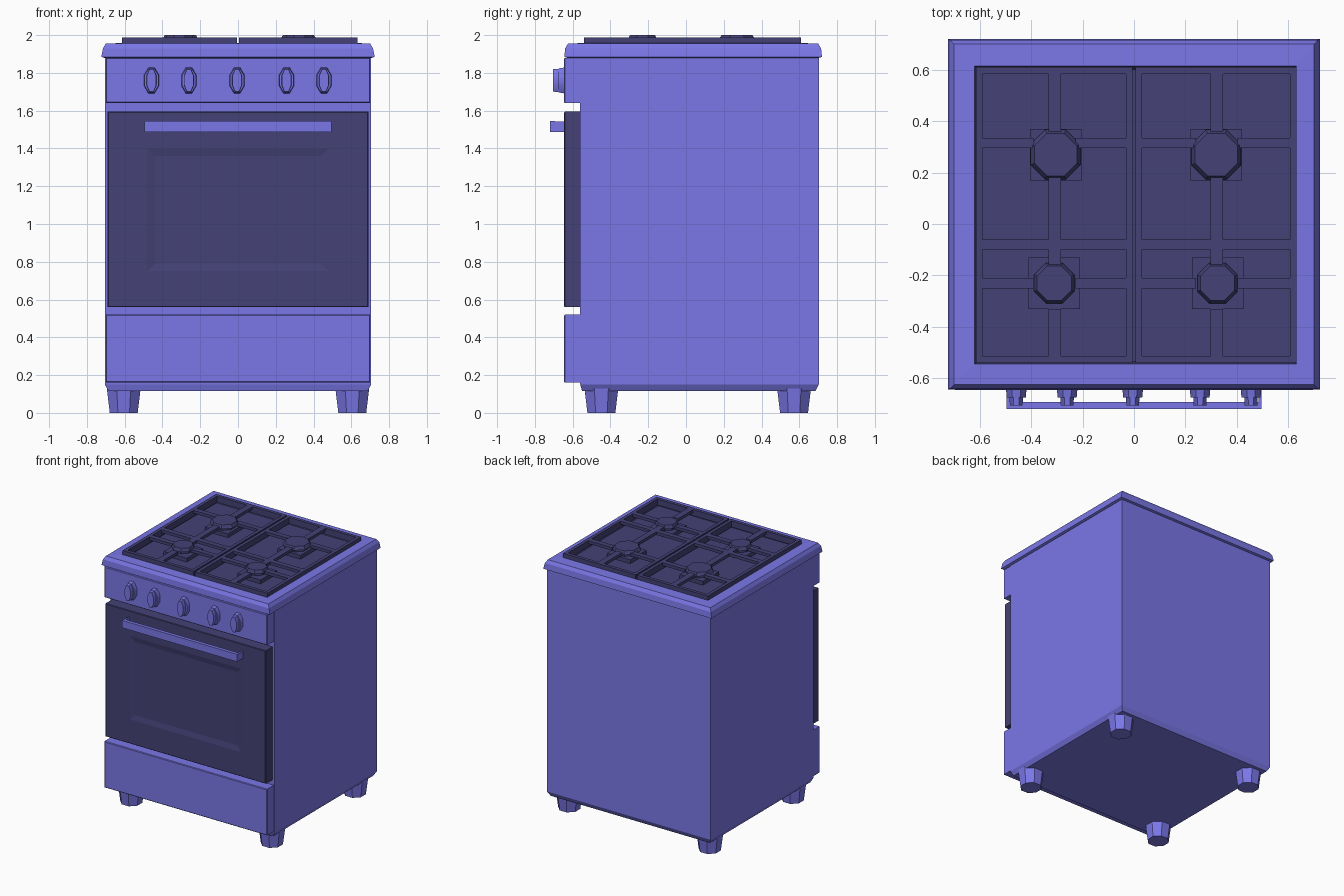
import bpy, bmesh, math
from mathutils import Matrix

if "Cube" in bpy.data.objects:
    bpy.data.objects.remove(bpy.data.objects["Cube"])


def material(name, rgb):
    m = bpy.data.materials.new(name)
    m.diffuse_color = (*rgb, 1)
    m.use_nodes = True
    m.node_tree.nodes["Principled BSDF"].inputs["Base Color"].default_value = m.diffuse_color
    return m


enamel = material("blue_violet_enamel", (0.2, 0.19, 0.82))
dark = material("dark_violet_iron", (0.058, 0.054, 0.18))


def finish(name, bm, mat=enamel, smooth=False):
    bmesh.ops.recalc_face_normals(bm, faces=bm.faces)
    me = bpy.data.meshes.new(name)
    bm.to_mesh(me)
    bm.free()
    me.materials.append(mat)
    ob = bpy.data.objects.new(name, me)
    bpy.context.collection.objects.link(ob)
    if smooth:
        bpy.ops.object.select_all(action='DESELECT')
        ob.select_set(True)
        bpy.context.view_layer.objects.active = ob
        bpy.ops.object.shade_smooth_by_angle(angle=math.radians(35))
    return ob


def loft(name, layers, axis='z', mat=enamel):
    """Rectangles (a0, a1, b0, b1, level) skinned in order and capped."""
    bm = bmesh.new()
    rings = []
    for a0, a1, b0, b1, t in layers:
        pts = [(a0, b0), (a1, b0), (a1, b1), (a0, b1)]
        rings.append([bm.verts.new((a, b, t) if axis == 'z' else (a, t, b)) for a, b in pts])
    for r, s in zip(rings, rings[1:]):
        for i in range(4):
            j = (i + 1) % 4
            bm.faces.new((r[i], r[j], s[j], s[i]))
    bm.faces.new(rings[0])
    bm.faces.new(rings[-1])
    return finish(name, bm, mat)


def add_box(bm, x0, x1, y0, y1, z0, z1):
    m = Matrix.Translation(((x0 + x1) / 2, (y0 + y1) / 2, (z0 + z1) / 2)) @ \
        Matrix.Diagonal((x1 - x0, y1 - y0, z1 - z0, 1))
    bmesh.ops.create_cube(bm, size=1, matrix=m)


def add_cone(bm, x, y, z0, z1, r0, r1, n):
    m = Matrix.Translation((x, y, (z0 + z1) / 2)) @ Matrix.Rotation(math.pi / n, 4, 'Z')
    bmesh.ops.create_cone(bm, cap_ends=True, segments=n, radius1=r0, radius2=r1,
                          depth=z1 - z0, matrix=m)


# Cabinet
loft("cabinet", [(-.685, .685, -.55, .685, .115), (-.705, .705, -.56, .703, .15),
                 (-.705, .705, -.56, .703, 1.89)])

# Cooktop with rounded rim and sunken dark pan
top = loft("cooktop", [(-.71, .71, -.63, .705, 1.88), (-.724, .724, -.644, .72, 1.885),
                       (-.715, .715, -.64, .715, 1.93), (-.70, .70, -.625, .70, 1.955),
                       (-.62, .632, -.545, .615, 1.958), (-.605, .615, -.535, .60, 1.925)])
top.data.materials.append(dark)
for p in top.data.polygons:
    if all(abs(top.data.vertices[v].co.x) < .64 for v in p.vertices):
        p.material_index = 1

# Control panel and drawer, with slightly eased front edges
for name, hw, z0, z1 in (("control_panel", .70, 1.64, 1.88), ("drawer", .70, .16, .52)):
    loft(name, [(-hw, hw, z0, z1, -.555), (-hw, hw, z0, z1, -.64),
                (-hw + .005, hw - .005, z0 + .005, z1 - .005, -.645)], axis='y')

# Dark oven door with recessed window
loft("oven_door", [(-.69, .69, .56, 1.595, -.555), (-.69, .69, .56, 1.595, -.641),
                   (-.686, .686, .564, 1.591, -.645), (-.48, .48, .75, 1.40, -.645),
                   (-.44, .44, .79, 1.36, -.637)], axis='y', mat=dark)

# Door handle: bar with thin end plates
bm = bmesh.new()
add_box(bm, -.495, .495, -.72, -.693, 1.487, 1.545)
for s in (-1, 1):
    add_box(bm, s * .49 - .006, s * .49 + .006, -.715, -.64, 1.487, 1.543)
finish("door_handle", bm)

# Knobs: low skirt and tall chamfered grip
for i, x in enumerate((-.458, -.26, -.005, .257, .455)):
    bm = bmesh.new()
    rot = Matrix.Translation((x, -.655, 1.76)) @ Matrix.Rotation(math.pi / 2, 4, 'X')
    turn = Matrix.Rotation(math.pi / 8, 4, 'Z')
    bmesh.ops.create_cone(bm, cap_ends=True, segments=8, radius1=.044, radius2=.040, depth=.04,
                          matrix=rot @ Matrix.Diagonal((1, 1.72, 1, 1)) @ turn)
    bmesh.ops.create_cone(bm, cap_ends=True, segments=8, radius1=.07, radius2=.064, depth=.06,
                          matrix=rot @ Matrix.Translation((0, 0, .02))
                          @ Matrix.Diagonal((.42, 1, 1, 1)) @ turn)
    finish(f"knob_{i + 1}", bm, smooth=True)

# Feet
for side, x in (("left", -.605), ("right", .605)):
    for end, y in (("front", -.448), ("rear", .572)):
        bm = bmesh.new()
        add_cone(bm, x, y, 0, .13, .08, .097, 8)
        finish(f"{end}_{side}_foot", bm, smooth=True)

# Burners: square base, ring and faceted cap
burners = [(-.305, .27, .105), (.32, .27, .105), (-.31, -.23, .085), (.325, -.23, .085)]
for i, (x, y, r) in enumerate(burners):
    bm = bmesh.new()
    add_box(bm, x - .1, x + .1, y - .1, y + .1, 1.92, 1.955)
    add_cone(bm, x, y, 1.95, 1.98, r * .8, r * .8, 8)
    add_cone(bm, x, y, 1.975, 2.0, r, r * .85, 8)
    finish(f"burner_{i + 1}", bm, dark)

# Pan supports: a frame per side, middle bar and fingers towards each burner
for name, x0, x1, cx in (("left_grate", -.615, -.006, -.308), ("right_grate", .006, .632, .322)):
    bm = bmesh.new()
    w, lo, hi = .026, 1.94, 1.988
    y0, y1 = -.54, .61
    for a in (x0, x1 - w):
        add_box(bm, a, a + w, y0, y1, lo, hi)
    for b in (y0, y1 - w):
        add_box(bm, x0, x1, b, b + w, lo, hi)
    add_box(bm, x0, x1, -.1, -.06, 1.965, hi)
    for by, near, far in ((.315, -.08, y1), (-.23, y0, -.08)):
        add_box(bm, x0, cx - .08, by - .02, by + .02, 1.965, hi)
        add_box(bm, cx + .08, x1, by - .02, by + .02, 1.965, hi)
        add_box(bm, cx - .024, cx + .024, near, by - .1, 1.965, hi)
        add_box(bm, cx - .024, cx + .024, by + .04, far, 1.965, hi)
    finish(name, bm, dark)
